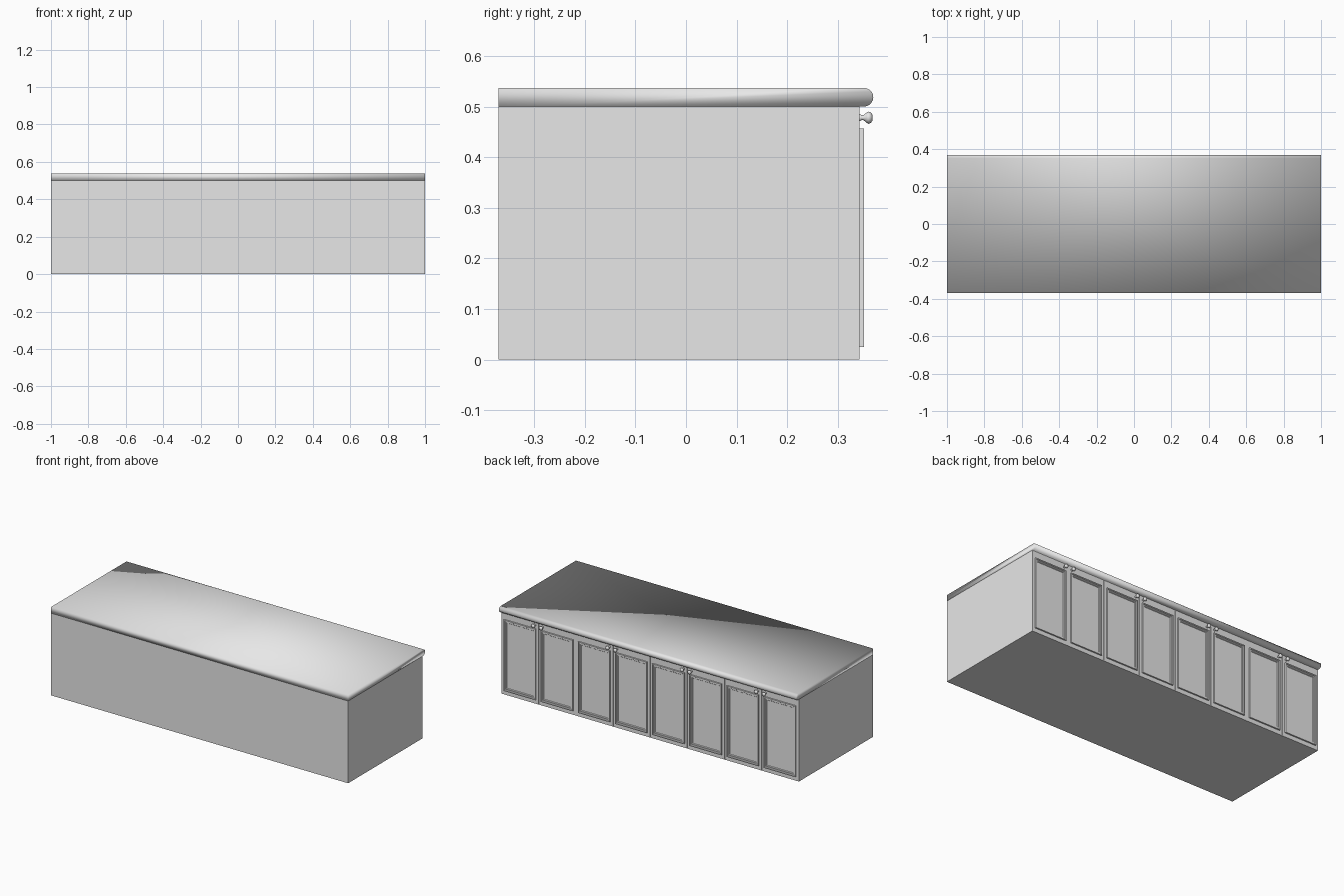
import bpy, bmesh
from math import pi, sin, cos

cube = bpy.data.objects.get("Cube")
if cube:
    bpy.data.objects.remove(cube, do_unlink=True)

grey = bpy.data.materials.new("plain grey")
grey.use_nodes = True
grey.diffuse_color = (0.8, 0.8, 0.8, 1)
grey.node_tree.nodes["Principled BSDF"].inputs["Base Color"].default_value = (0.8, 0.8, 0.8, 1)

HALF_LEN, FRONT, BACK = 1.0, -0.37, 0.37
FACE_Y, BODY_TOP, TOP = 0.343, 0.5, 0.537
DOORS = 8
PITCH = 2 * HALF_LEN / DOORS


def finish(name, bm, smooth=False):
    bmesh.ops.recalc_face_normals(bm, faces=bm.faces)
    for f in bm.faces:
        f.smooth = smooth
    mesh = bpy.data.meshes.new(name)
    bm.to_mesh(mesh)
    bm.free()
    mesh.materials.append(grey)
    ob = bpy.data.objects.new(name, mesh)
    bpy.context.collection.objects.link(ob)
    return ob


def box(name, x0, x1, y0, y1, z0, z1):
    bm = bmesh.new()
    bmesh.ops.create_cube(bm, size=1)
    for v in bm.verts:
        v.co.x = x1 if v.co.x > 0 else x0
        v.co.y = y1 if v.co.y > 0 else y0
        v.co.z = z1 if v.co.z > 0 else z0
    return finish(name, bm)


def countertop():
    # Slab profile with one rounded long edge, extruded along x
    r = (TOP - BODY_TOP) / 2
    profile = [(FRONT, TOP), (FRONT, BODY_TOP)]
    for i in range(11):
        a = -pi / 2 + pi * i / 10
        profile.append((BACK - r + r * cos(a), BODY_TOP + r + r * sin(a)))
    bm = bmesh.new()
    cap = bm.faces.new([bm.verts.new((-HALF_LEN, y, z)) for y, z in profile])
    ext = bmesh.ops.extrude_face_region(bm, geom=[cap], use_keep_orig=True)
    for v in ext["geom"]:
        if isinstance(v, bmesh.types.BMVert):
            v.co.x = HALF_LEN
    finish("countertop", bm, smooth=True)


def moulding(name, cx):
    # Nested rectangles joined into a stepped picture-frame ring
    steps = [(0, 0), (0, 0.009), (0.006, 0.009), (0.009, 0.004),
             (0.015, 0.004), (0.018, 0)]
    half, z0, z1 = 0.107, 0.025, 0.457
    bm = bmesh.new()
    loops = []
    for inset, depth in steps:
        w, lo, hi = half - inset, z0 + inset, z1 - inset
        corners = [(cx - w, lo), (cx + w, lo), (cx + w, hi), (cx - w, hi)]
        loops.append([bm.verts.new((x, FACE_Y + depth, z)) for x, z in corners])
    for a, b in zip(loops, loops[1:] + loops[:1]):
        for i in range(4):
            j = (i + 1) % 4
            bm.faces.new((a[i], a[j], b[j], b[i]))
    finish(name, bm)


def knob(name, cx, cz=0.478):
    # Turned knob: flared foot, thin neck, rounded head
    profile = [(0.007, 0), (0.005, 0.004), (0.005, 0.008), (0.0105, 0.014),
               (0.012, 0.018), (0.0105, 0.022), (0.006, 0.0255)]
    n = 16
    bm = bmesh.new()
    rings = []
    for r, d in profile:
        rings.append([bm.verts.new((cx + r * cos(2 * pi * i / n), FACE_Y + d,
                                    cz + r * sin(2 * pi * i / n))) for i in range(n)])
    for a, b in zip(rings, rings[1:]):
        for i in range(n):
            j = (i + 1) % n
            bm.faces.new((a[i], a[j], b[j], b[i]))
    bm.faces.new(rings[0])
    bm.faces.new(rings[-1])
    finish(name, bm, smooth=True)


# Carcass and worktop
box("cabinet_body", -HALF_LEN, HALF_LEN, FRONT, FACE_Y - 0.004, 0, BODY_TOP)
countertop()

# Doors with narrow seams, mouldings and paired knobs
GAP = 0.0015
for k in range(DOORS):
    x0 = -HALF_LEN + k * PITCH
    x1 = x0 + PITCH
    left = x0 + (GAP if k else 0)
    right = x1 - (GAP if k < DOORS - 1 else 0)
    box(f"door_{k + 1}", left, right, FACE_Y - 0.004, FACE_Y, 0, BODY_TOP)
    moulding(f"door_moulding_{k + 1}", (x0 + x1) / 2)
    knob(f"knob_{k + 1}", x1 - 0.026 if k % 2 == 0 else x0 + 0.026)
